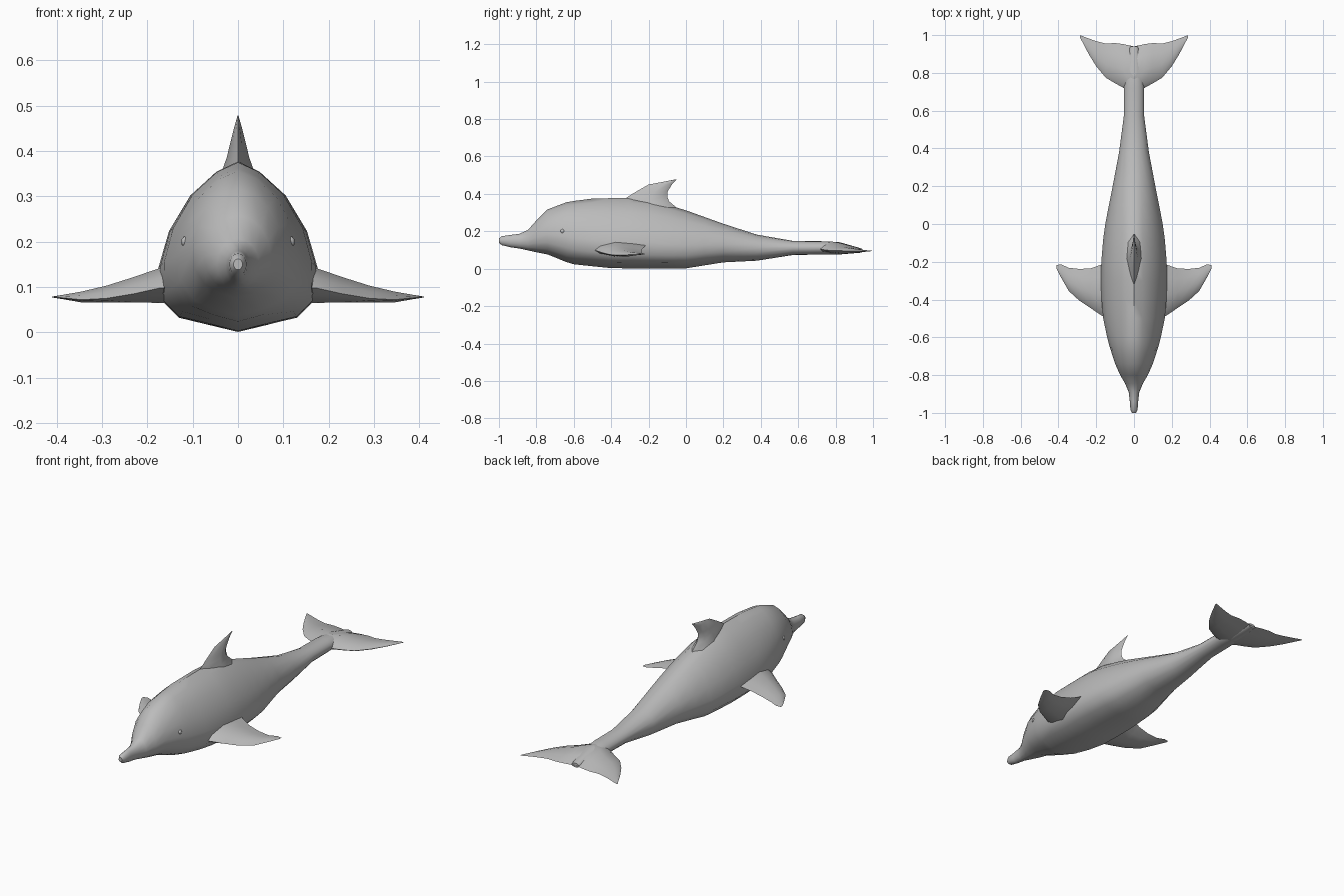
import bpy, bmesh, math

skin = bpy.data.materials.new("dolphin_grey")
skin.diffuse_color = (0.50, 0.50, 0.50, 1)


def loft(name, rings, angle=50):
    """Skin a list of closed rings and cap both ends."""
    bm = bmesh.new()
    loops = [[bm.verts.new(p) for p in r] for r in rings]
    n = len(loops[0])
    for a, b in zip(loops, loops[1:]):
        for i in range(n):
            j = (i + 1) % n
            bm.faces.new((a[i], a[j], b[j], b[i]))
    bm.faces.new(loops[0])
    bm.faces.new(loops[-1])
    bmesh.ops.recalc_face_normals(bm, faces=bm.faces)
    me = bpy.data.meshes.new(name)
    bm.to_mesh(me)
    bm.free()
    me.materials.append(skin)
    ob = bpy.data.objects.new(name, me)
    bpy.context.collection.objects.link(ob)
    finish(ob, angle)
    return ob


def finish(ob, angle):
    bpy.ops.object.select_all(action='DESELECT')
    bpy.context.view_layer.objects.active = ob
    ob.select_set(True)
    bpy.ops.object.shade_smooth_by_angle(angle=math.radians(angle))


# Body: half section of the belly-heavy trunk, blended to an oval at both ends
TRUNK = [(0, 0), (.38, .045), (.75, .085), (1, .2), (1, .38),
         (.87, .59), (.6, .8), (.27, .94), (0, 1)]
OVAL = [(math.sin(i * math.pi / 8), .5 - .5 * math.cos(i * math.pi / 8)) for i in range(9)]

# y, half width, bottom, top, roundness
STATIONS = [
    (-1.0, .010, .138, .162, 1), (-.985, .019, .126, .174, 1), (-.94, .022, .115, .180, 1),
    (-.89, .028, .108, .187, 1), (-.845, .047, .098, .207, .9), (-.80, .073, .088, .258, .8),
    (-.74, .100, .076, .317, .6), (-.64, .132, .036, .355, .4), (-.60, .142, .024, .362, .3),
    (-.50, .163, .013, .375, .1), (-.40, .172, .003, .377, 0), (-.30, .175, .002, .377, 0),
    (-.20, .173, .001, .368, 0), (-.08, .163, .001, .336, .1), (0, .152, .002, .312, .2),
    (.10, .133, .018, .276, .4), (.20, .113, .034, .240, .6), (.38, .079, .043, .182, .9),
    (.57, .054, .073, .149, 1), (.72, .054, .076, .147, 1), (.82, .045, .076, .142, 1),
    (.94, .022, .086, .108, 1)]


def body_ring(y, w, lo, hi, r):
    half = [((a[0] * (1 - r) + b[0] * r) * w, y, lo + (hi - lo) * (a[1] * (1 - r) + b[1] * r))
            for a, b in zip(TRUNK, OVAL)]
    return half + [(-x, y, z) for x, y, z in half[-2:0:-1]]


loft("body", [body_ring(*s) for s in STATIONS])


def fin_ring(x, y0, y1, z0, z1, lo, hi):
    """Blade section: leading edge, upper surface, trailing edge, lower surface."""
    c = y1 - y0
    return [(x, y0, z0), (x, y0 + .1 * c, z0 * .5 + hi * .5), (x, y0 + .4 * c, hi),
            (x, y0 + .75 * c, hi * .55 + z1 * .45), (x, y1, z1),
            (x, y0 + .75 * c, lo * .55 + z1 * .45), (x, y0 + .4 * c, lo),
            (x, y0 + .1 * c, z0 * .5 + lo * .5)]


# x, leading y, trailing y, leading z, trailing z, lower z, upper z
FLIPPER = [(.12, -.50, -.20, .10, .13, .065, .155), (.172, -.485, -.215, .098, .125, .065, .142),
           (.23, -.445, -.235, .085, .105, .066, .122), (.29, -.405, -.238, .075, .09, .066, .103),
           (.345, -.355, -.232, .072, .08, .066, .09), (.385, -.285, -.214, .076, .079, .073, .083),
           (.41, -.235, -.217, .078, .078, .077, .079)]
FLUKE = [(0, .66, .94, .11, .095, .077, .146), (.055, .72, .952, .105, .096, .077, .14),
         (.10, .745, .958, .10, .096, .077, .125), (.15, .775, .955, .097, .096, .08, .115),
         (.20, .835, .968, .096, .096, .084, .108), (.24, .90, .982, .095, .096, .088, .102),
         (.287, .99, 1.0, .095, .095, .094, .096)]

for side, s in (("right", 1), ("left", -1)):
    for part, rows in (("flipper", FLIPPER), ("tail_fluke", FLUKE)):
        loft(f"{side}_{part}", [[(s * x, y, z) for x, y, z in fin_ring(*r)] for r in rows])

# Dorsal fin: z, leading y, trailing y, half thickness
DORSAL = [(.31, -.36, -.03, .05), (.36, -.345, -.09, .034), (.385, -.31, -.10, .025),
          (.41, -.27, -.10, .019), (.45, -.20, -.075, .009), (.464, -.125, -.062, .005),
          (.478, -.055, -.048, .001)]


def dorsal_ring(z, y0, y1, t):
    c = y1 - y0
    half = [(0, y0), (.45 * t, y0 + .2 * c), (t, y0 + .6 * c), (.7 * t, y0 + .85 * c), (0, y1)]
    return [(x, y, z) for x, y in half] + [(-x, y, z) for x, y in half[-2:0:-1]]


loft("dorsal_fin", [dorsal_ring(*r) for r in DORSAL])

# Eyes: small bumps on the cheeks
for side, s in (("right", 1), ("left", -1)):
    bpy.ops.mesh.primitive_uv_sphere_add(segments=10, ring_count=6, radius=1,
                                         location=(s * .115, -.66, .2))
    eye = bpy.context.object
    eye.name = f"{side}_eye"
    eye.scale = (.011, .012, .012)
    eye.data.materials.append(skin)
    finish(eye, 60)
